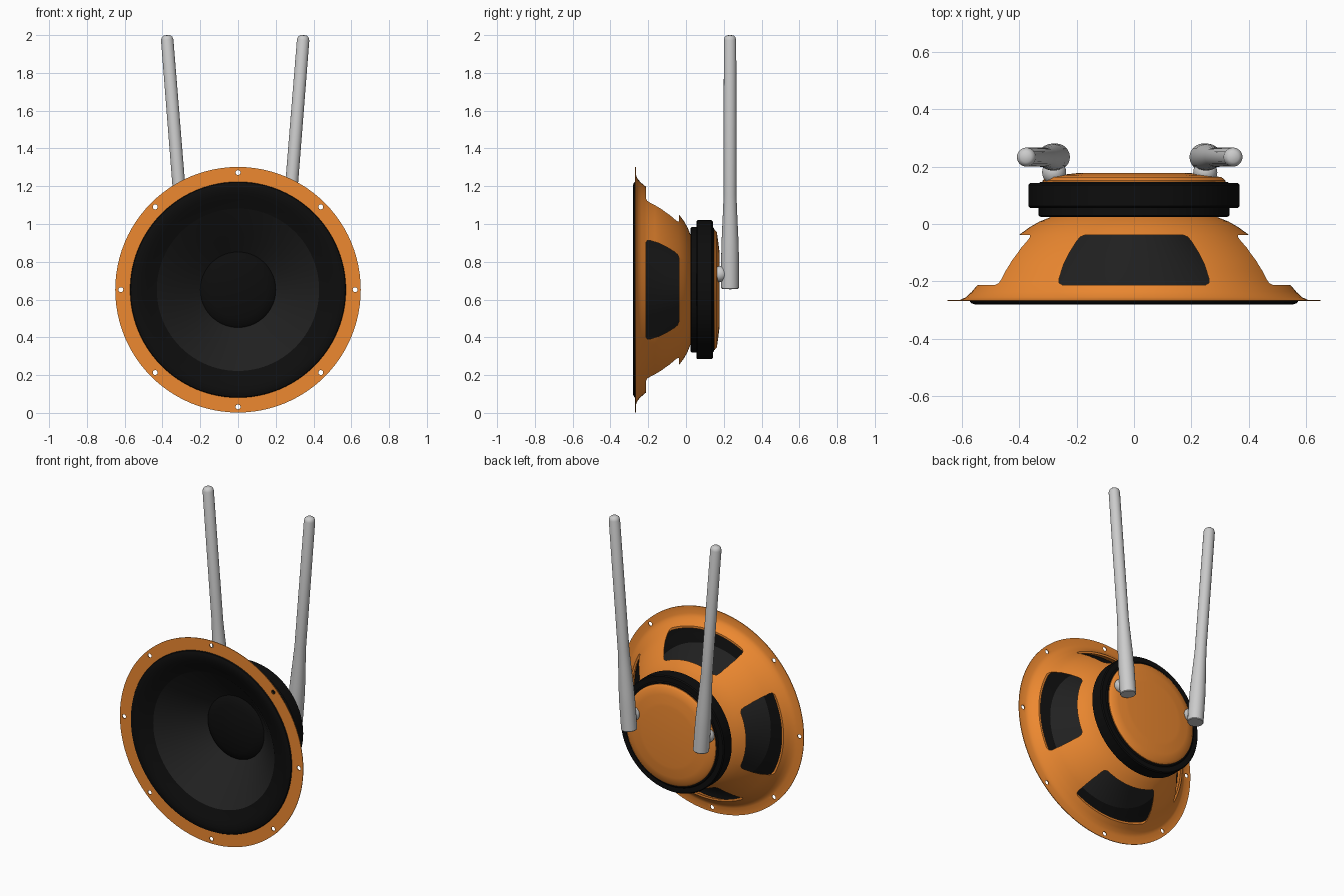
import bpy, bmesh, math
from mathutils import Vector, Matrix

if "Cube" in bpy.data.objects:
    bpy.data.objects.remove(bpy.data.objects["Cube"])

CZ = 0.652  # height of the speaker axis


def material(name, rgb):
    m = bpy.data.materials.new(name)
    m.diffuse_color = (*rgb, 1)
    m.use_nodes = True
    m.node_tree.nodes["Principled BSDF"].inputs["Base Color"].default_value = m.diffuse_color
    return m


ORANGE = material("orange_paint", (0.85, 0.25, 0.03))
BLACK = material("black_rubber", (0.004, 0.004, 0.004))
CHARCOAL = material("charcoal_paper", (0.015, 0.015, 0.015))


def finish(name, bm, mat=None, angle=35):
    bmesh.ops.recalc_face_normals(bm, faces=bm.faces)
    me = bpy.data.meshes.new(name)
    bm.to_mesh(me)
    bm.free()
    ob = bpy.data.objects.new(name, me)
    bpy.context.collection.objects.link(ob)
    if mat:
        me.materials.append(mat)
    me.shade_smooth()
    me.set_sharp_from_angle(angle=math.radians(angle))
    return ob


def lathe(name, profile, mat=None, n=96, closed=False, matrix=None):
    """Revolve (radius, y) points about the y axis, then place the result."""
    bm = bmesh.new()
    rings = []
    for r, y in profile:
        if r == 0:
            rings.append([bm.verts.new((0, y, 0))] * n)
        else:
            rings.append([bm.verts.new((r * math.cos(t), y, r * math.sin(t)))
                          for t in (2 * math.pi * i / n for i in range(n))])
    pairs = list(zip(rings, rings[1:]))
    if closed:
        pairs.append((rings[-1], rings[0]))
    for a, b in pairs:
        for i in range(n):
            j = (i + 1) % n
            bm.faces.new(dict.fromkeys((a[i], a[j], b[j], b[i])))
    bm.transform(matrix or Matrix.Translation((0, 0, CZ)))
    return finish(name, bm, mat)


def cut(ob, cutter):
    cutter.hide_render = True
    mod = ob.modifiers.new("cut", 'BOOLEAN')
    mod.operation, mod.solver, mod.object = 'DIFFERENCE', 'EXACT', cutter
    bpy.context.view_layer.objects.active = ob
    bpy.ops.object.modifier_apply(modifier=mod.name)
    bpy.data.objects.remove(cutter)


# Basket: flange and bowl as one thin closed shell
outer = [(0.65, -0.265), (0.605, -0.264), (0.585, -0.255), (0.565, -0.236), (0.55, -0.218),
         (0.538, -0.205), (0.515, -0.165), (0.49, -0.13), (0.45, -0.085), (0.40, -0.038),
         (0.365, -0.012), (0.33, 0.008), (0.28, 0.028)]
inner = [(0.275, 0.022), (0.325, 0.002), (0.36, -0.018), (0.394, -0.043), (0.444, -0.09),
         (0.484, -0.135), (0.508, -0.17), (0.53, -0.21), (0.545, -0.24), (0.555, -0.269),
         (0.65, -0.269)]
basket = lathe("basket", outer + inner, ORANGE, closed=True)

# Four windows: one prism through top and bottom, one through both sides
half = [(0.25, -0.212), (0.261, -0.205), (0.261, -0.19), (0.245, -0.14), (0.225, -0.10),
        (0.20, -0.06), (0.187, -0.045), (0.17, -0.038)]
outline = half + [(-u, y) for u, y in reversed(half)]
for sideways in (False, True):
    bm = bmesh.new()
    ends = [[bm.verts.new((w, y, u + CZ) if sideways else (u, y, w + CZ)) for u, y in outline]
            for w in (-0.8, 0.8)]
    for e in ends:
        bm.faces.new(e)
    for i in range(len(outline)):
        j = (i + 1) % len(outline)
        bm.faces.new((ends[0][i], ends[0][j], ends[1][j], ends[1][i]))
    cut(basket, finish("window_cutter", bm))

# Eight screw holes in the flange
bm = bmesh.new()
for k in range(8):
    t = k * math.pi / 4
    at = Matrix.Translation((0.62 * math.cos(t), -0.267, CZ + 0.62 * math.sin(t)))
    bmesh.ops.create_cone(bm, cap_ends=True, segments=16, radius1=0.013, radius2=0.013,
                          depth=0.1, matrix=at @ Matrix.Rotation(math.pi / 2, 4, 'X'))
cut(basket, finish("hole_cutter", bm))
basket.data.set_sharp_from_angle(angle=math.radians(35))

# Surround, cone and dust cap
lathe("surround", [(0.572, -0.268), (0.568, -0.275), (0.555, -0.28), (0.535, -0.281),
                   (0.51, -0.276), (0.48, -0.264), (0.45, -0.252), (0.43, -0.245)], BLACK)
lathe("cone", [(0.43, -0.245), (0.36, -0.18), (0.28, -0.10), (0.20, -0.02)], CHARCOAL)
lathe("dust_cap", [(0.20, -0.02), (0.19, -0.03), (0.15, -0.042), (0.10, -0.052),
                   (0.05, -0.058), (0, -0.06)], BLACK)

# Magnet with stepped rims, and the back plate
lathe("magnet", [(0, 0.024), (0.325, 0.024), (0.332, 0.03), (0.332, 0.056), (0.362, 0.056),
                 (0.368, 0.062), (0.368, 0.136), (0.362, 0.142), (0.332, 0.142),
                 (0.326, 0.147), (0, 0.147)], BLACK)
lathe("back_plate", [(0.318, 0.146), (0.318, 0.152), (0.305, 0.163), (0.26, 0.170),
                     (0.21, 0.176), (0.19, 0.178), (0, 0.178)], ORANGE)

# Two splayed antennas, each on a round knob
for side, x0, x1 in (("left", -0.27, -0.377), ("right", 0.24, 0.347)):
    base, top = Vector((x0, 0.233, 0.658)), Vector((x1, 0.233, 2.0))
    axis = top - base
    L = axis.length
    rod = [(0, 0), (0.044, 0), (0.047, 0.004), (0.047, 0.17), (0.045, 0.25), (0.038, 0.40),
           (0.034, 0.50), (0.033, L - 0.025), (0.028, L - 0.01), (0.018, L - 0.002), (0, L)]
    turn = Vector((0, 1, 0)).rotation_difference(axis).to_matrix().to_4x4()
    lathe(side + "_antenna", rod, n=32, matrix=Matrix.Translation(base) @ turn)
    bm = bmesh.new()
    knob = Matrix.Translation((x0 + 0.077 * (x1 - x0), 0.18, 0.735))
    bmesh.ops.create_uvsphere(bm, u_segments=24, v_segments=16, radius=0.042, matrix=knob)
    finish(side + "_knob", bm)
